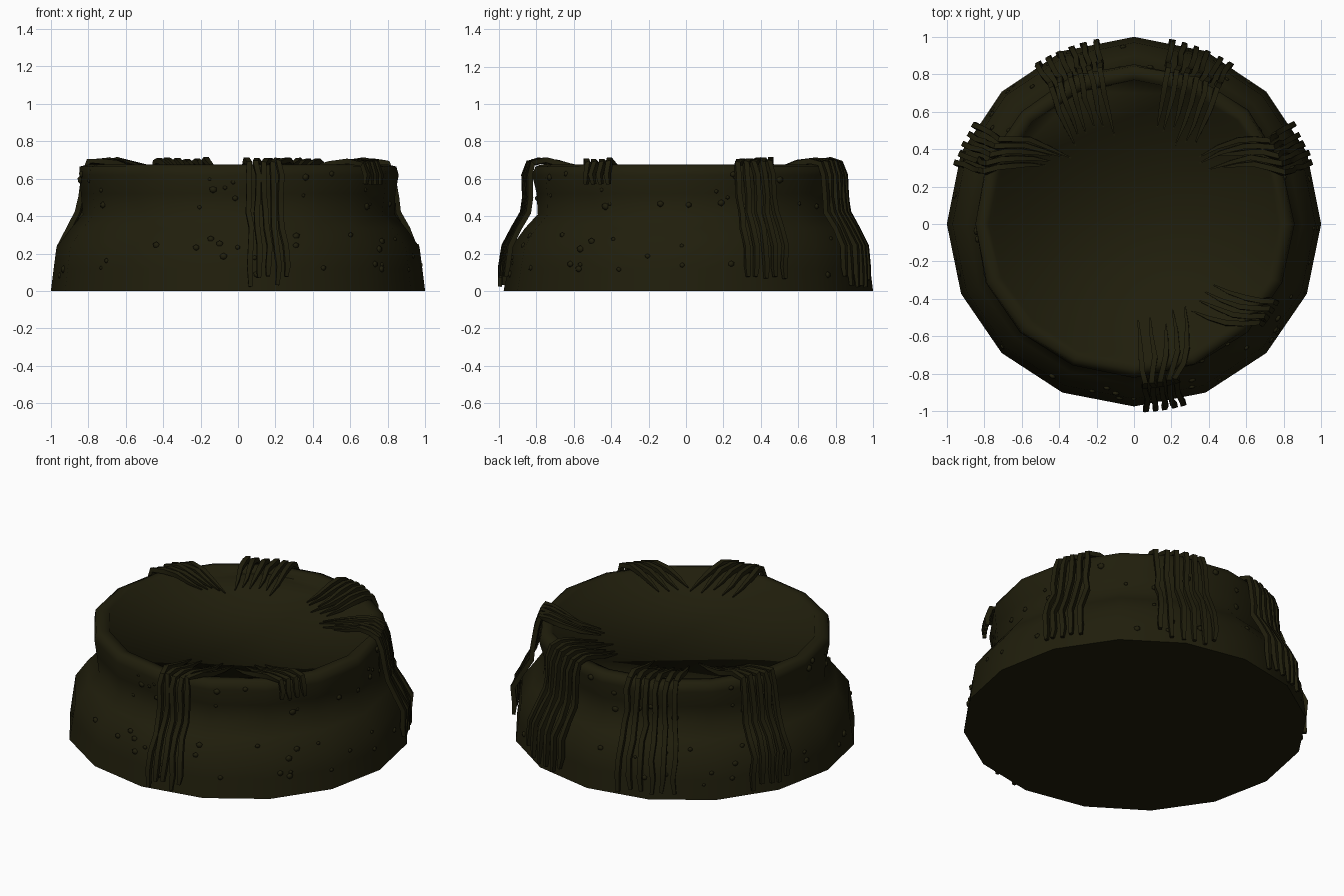
import bpy, bmesh, math, random
from mathutils import Vector, Matrix

if "Cube" in bpy.data.objects:
    bpy.data.objects.remove(bpy.data.objects["Cube"])

random.seed(7)
mat = bpy.data.materials.new("dark olive slime")
mat.diffuse_color = (0.0145, 0.0130, 0.0036, 1)
mat.use_nodes = True
mat.node_tree.nodes["Principled BSDF"].inputs["Base Color"].default_value = mat.diffuse_color


def finish(name, bm, angle):
    bmesh.ops.recalc_face_normals(bm, faces=bm.faces[:])
    me = bpy.data.meshes.new(name)
    bm.to_mesh(me)
    bm.free()
    me.materials.append(mat)
    ob = bpy.data.objects.new(name, me)
    bpy.context.collection.objects.link(ob)
    bpy.ops.object.select_all(action='DESELECT')
    ob.select_set(True)
    bpy.context.view_layer.objects.active = ob
    bpy.ops.object.shade_smooth_by_angle(angle=math.radians(angle))
    return ob


def front_squash(y, z):
    # the front is slightly flatter than the back
    return y * (0.975 - 0.02 * min(z / 0.4, 1)) if y < 0 else y


# Body: 16-sided lathe, closed underneath, very shallow sunken top
N = 16
profile = [(1.0, 0), (0.985, 0.12), (0.97, 0.235), (0.90, 0.335), (0.835, 0.41),
           (0.84, 0.52), (0.855, 0.62), (0.845, 0.665), (0.81, 0.675),
           (0.775, 0.67), (0.76, 0.635)]
bm = bmesh.new()
rings = []
for i, (r, z) in enumerate(profile):
    ring = []
    for k in range(N):
        a = 2 * math.pi * k / N
        q = r + (random.uniform(-.008, .008) if i > 2 else 0)
        ring.append(bm.verts.new((q * math.cos(a), front_squash(q * math.sin(a), z), z)))
    rings.append(ring)
for lo, hi in zip(rings, rings[1:]):
    for k in range(N):
        bm.faces.new((lo[k], lo[(k + 1) % N], hi[(k + 1) % N], hi[k]))
bm.faces.new(rings[0])
bm.faces.new(rings[-1])
finish("pot_body", bm, 80)


# Tendrils: tapered four-sided strands draped over the rim
def tube(bm, pts, radii, sides=4):
    prev = None
    for i, p in enumerate(pts):
        t = (pts[min(i + 1, len(pts) - 1)] - pts[max(i - 1, 0)]).normalized()
        side = t.cross(Vector((-p.y, p.x, 0)).normalized()).normalized()
        up = t.cross(side)
        ring = [bm.verts.new(p + radii[i] * (math.cos(2 * math.pi * (k + .5) / sides) * side +
                                            math.sin(2 * math.pi * (k + .5) / sides) * up))
                for k in range(sides)]
        if prev:
            for k in range(sides):
                bm.faces.new((prev[k], prev[(k + 1) % sides], ring[(k + 1) % sides], ring[k]))
        else:
            bm.faces.new(ring)
        prev = ring
    bm.faces.new(prev)


LONG = [(0.52, 0.638), (0.62, 0.655), (0.72, 0.675), (0.79, 0.69), (0.845, 0.68),
        (0.868, 0.62), (0.864, 0.50), (0.875, 0.42), (0.925, 0.335), (0.975, 0.24),
        (0.992, 0.13), (0.998, 0.03)]
SHORT = LONG[:6] + [(0.865, 0.57)]


def cluster(name, outer, inner, count, path, loose=0.0):
    """outer/inner: (first, last) angles in degrees at the foot and at the tip."""
    bm = bmesh.new()
    for j in range(count):
        f = j / (count - 1)
        a_out = outer[0] + f * (outer[1] - outer[0])
        a_in = inner[0] + f * (inner[1] - inner[0])
        tip = random.uniform(-.05, .05)
        cut = random.uniform(-.01, .05)
        pts, radii = [], []
        n = len(path)
        for i, (r, z) in enumerate(path):
            blend = min(1, i / 4)
            a = math.radians(a_in + blend * (a_out - a_in) + random.uniform(-.5, .5))
            if i < 2:
                r += tip * (1 - i / 2)
            if 6 <= i <= 9:
                r += loose * (0.6 + 0.4 * random.random())
            if i == 11:
                z += cut
            z += random.uniform(0, .012) if 2 <= i <= 4 else 0
            pts.append(Vector((r * math.cos(a), r * math.sin(a), z)))
            radii.append(0.004 if i == 0 else 0.014 if i in (1, n - 1) else 0.02)
        tube(bm, pts, radii)
    finish(name, bm, 40)


cluster("tendrils_front", (-86, -75), (-87, -58), 5, LONG)
cluster("tendrils_front_right", (-38, -29), (-56, -38), 4, SHORT)
for label, m in (("right", 1), ("left", -1)):
    side = lambda a, b: (a, b) if m == 1 else (180 - a, 180 - b)
    cluster("tendrils_side_" + label, side(19, 32), side(33, 46), 5, LONG, 0.03)
    cluster("tendrils_back_" + label, side(59, 78), side(53, 77), 6, LONG, 0.012)

# Warts: small flattened bumps scattered on the outer wall
bm = bmesh.new()
for _ in range(90):
    a = random.uniform(0, 2 * math.pi)
    z = random.choice((random.uniform(0.08, 0.3), random.uniform(0.44, 0.63)))
    for (r0, z0), (r1, z1) in zip(profile, profile[1:]):
        if z0 <= z <= z1:
            r = r0 + (r1 - r0) * (z - z0) / (z1 - z0)
            break
    half = math.pi / N
    r *= math.cos(half) / math.cos(a % (2 * half) - half)
    loc = Vector((r * math.cos(a), front_squash(r * math.sin(a), z), z))
    s = random.uniform(0.010, 0.022)
    bmesh.ops.create_icosphere(
        bm, subdivisions=1, radius=s,
        matrix=Matrix.Translation(loc) @ Matrix.Rotation(a, 4, 'Z') @ Matrix.Diagonal((0.7, 1.1, 1, 1)))
finish("warts", bm, 60)
